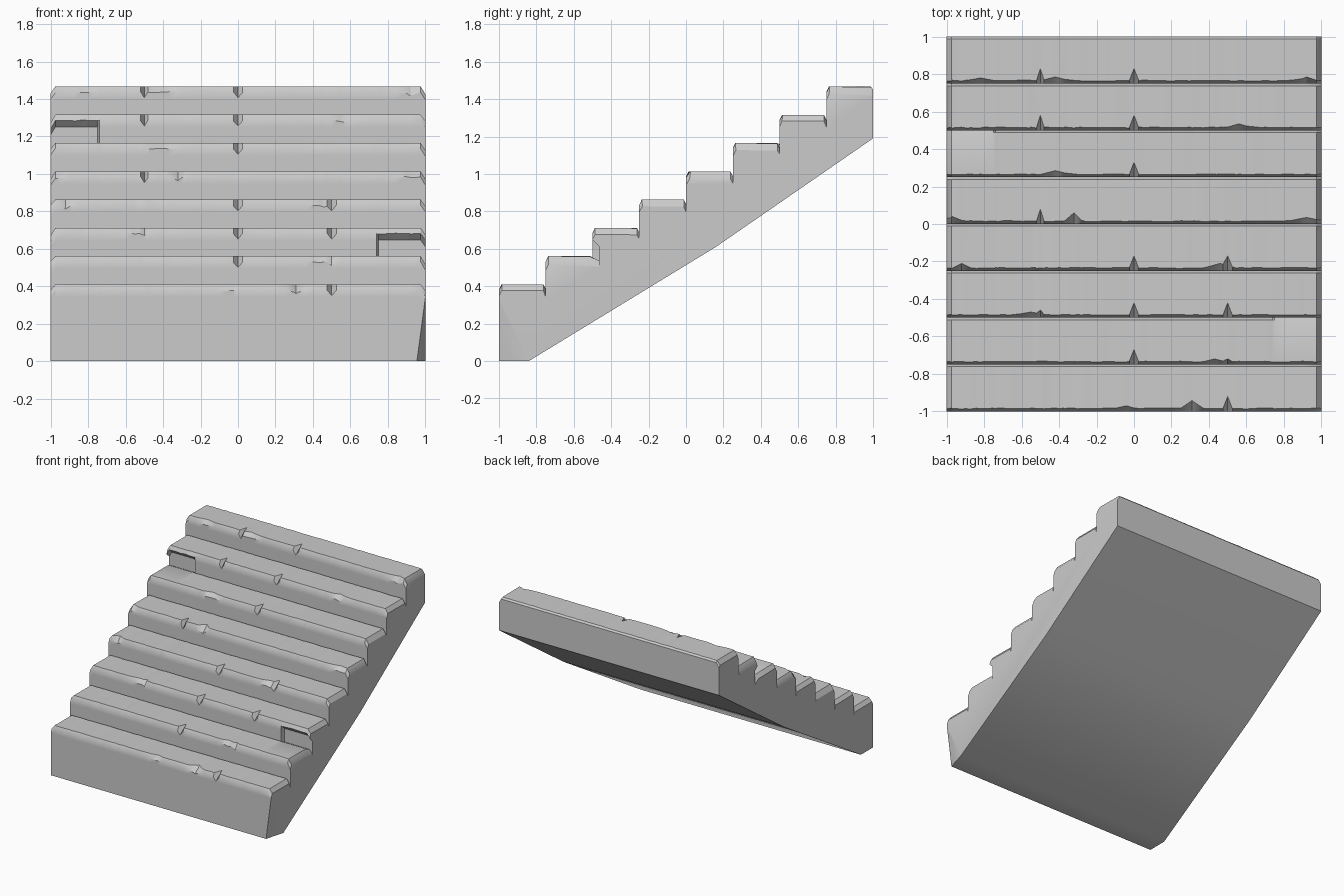
import bpy, bmesh, math, random
from mathutils import Vector

random.seed(4)
cube = bpy.data.objects.get("Cube")
if cube:
    bpy.data.objects.remove(cube, do_unlink=True)

STEPS, RUN, RISE, FIRST = 8, 0.25, 0.151, 0.41

# Joint notches on each nose, by step
NOTCHES = [[0.5], [0], [0, 0.5], [0, 0.5], [-0.5], [0], [-0.5, 0], [-0.5, 0]]

# Chips: step, x, half width, depth back, depth down
CHIPS = [
    (0, 0.31, 0.06, 0.06, 0.05), (0, -0.04, 0.1, 0.03, 0.02),
    (1, 0.43, 0.12, 0.03, 0.03), (1, 0.5, 0.025, 0.03, 0.05),
    (2, -0.55, 0.18, 0.03, 0.03), (2, -0.5, 0.02, 0.04, 0.04),
    (3, 0.46, 0.14, 0.04, 0.04), (3, -0.92, 0.08, 0.04, 0.05),
    (4, -0.32, 0.06, 0.06, 0.05), (4, 0.92, 0.18, 0.035, 0.03),
    (4, -0.97, 0.1, 0.04, 0.04), (5, -0.42, 0.14, 0.035, 0.03),
    (6, 0.56, 0.12, 0.035, 0.04), (7, -0.42, 0.14, 0.035, 0.03),
    (7, -0.82, 0.16, 0.03, 0.03), (7, 0.92, 0.08, 0.035, 0.05),
]
CHIPS += [(s, x, 0.025, 0.08, 0.06) for s, xs in enumerate(NOTCHES) for x in xs]

# Broken riser ends: step -> x range
UNDERCUTS = {6: (-1.0, -0.75), 2: (0.75, 1.0)}

# Positions of the cross-sections along the width
stations = {round(-0.9 + 0.1 * i, 3) for i in range(19)}
stations |= {-1.0, -0.975, 0.975, 1.0, -0.75, -0.74, 0.74, 0.75}
for s, x, w, b, d in CHIPS:
    stations |= {round(min(0.975, max(-0.975, v)), 3) for v in (x - w, x, x + w)}
stations = sorted(stations)


def nose_wear(step, x):
    """Depth of the worn nose, back and down, at one point of its length."""
    back = 0.013 + random.uniform(0, 0.005)
    down = 0.028 + random.uniform(0, 0.006)
    for s, cx, w, b, d in CHIPS:
        if s == step:
            t = max(0, 1 - abs(x - cx) / w)
            back, down = max(back, t * b), max(down, t * d)
    return back, down


def section(x):
    """Closed outline of the flight at one cross-section."""
    pts = [(1, 1.19), (0.16, 0.61), (-0.84, 0), (-1, 0)]
    for s in range(STEPS):
        y, z = -1 + s * RUN, FIRST + s * RISE
        if abs(x) == 1:
            z -= random.uniform(0.025, 0.045)
        lo, hi = UNDERCUTS.get(s, (2, 2))
        cut = 0.035 if lo <= x <= hi else 0
        back, down = nose_wear(s, x)
        if s:
            pts.append((y + cut, z - RISE - 0.025))
        pts += [(y + cut, z - 0.065), (y, z - down), (y + back, z),
                (y + RUN - 0.012, z - random.uniform(0, 0.003))]
    pts.append((1, FIRST + (STEPS - 1) * RISE - (0.05 if abs(x) == 1 else 0.015)))
    return [Vector((x, py, pz)) for py, pz in pts]


# Loft the flight of steps
bm = bmesh.new()
rings = [[bm.verts.new(p) for p in section(x)] for x in stations]
n = len(rings[0])
for a, b in zip(rings, rings[1:]):
    for i in range(n):
        j = (i + 1) % n
        bm.faces.new((a[i], a[j], b[j], b[i]))
caps = [bm.faces.new(rings[0]), bm.faces.new(rings[-1])]

# Broken lower front corner
p, q, r = Vector((0.955, -1, 0)), Vector((1, -1, 0.34)), Vector((1, -0.84, 0))
normal = (q - p).cross(r - p).normalized()
if normal.x < 0:
    normal.negate()
geom = bm.verts[:] + bm.edges[:] + bm.faces[:]
cut = bmesh.ops.bisect_plane(bm, geom=geom, plane_co=p, plane_no=normal,
                             dist=1e-5, clear_outer=True)
bmesh.ops.holes_fill(bm, edges=[e for e in bm.edges if e.is_boundary], sides=0)
bmesh.ops.recalc_face_normals(bm, faces=bm.faces)

mesh = bpy.data.meshes.new("stone_steps")
bm.to_mesh(mesh)
bm.free()
steps = bpy.data.objects.new("stone_steps", mesh)
bpy.context.collection.objects.link(steps)

# Light grey stone
stone = bpy.data.materials.new("light_grey_stone")
stone.use_nodes = True
colour = (0.6, 0.6, 0.6, 1)
stone.diffuse_color = colour
stone.node_tree.nodes["Principled BSDF"].inputs["Base Color"].default_value = colour
mesh.materials.append(stone)

# Smooth the worn noses, keep the tread edges crisp
bpy.ops.object.select_all(action="DESELECT")
steps.select_set(True)
bpy.context.view_layer.objects.active = steps
bpy.ops.object.shade_smooth_by_angle(angle=math.radians(32))
